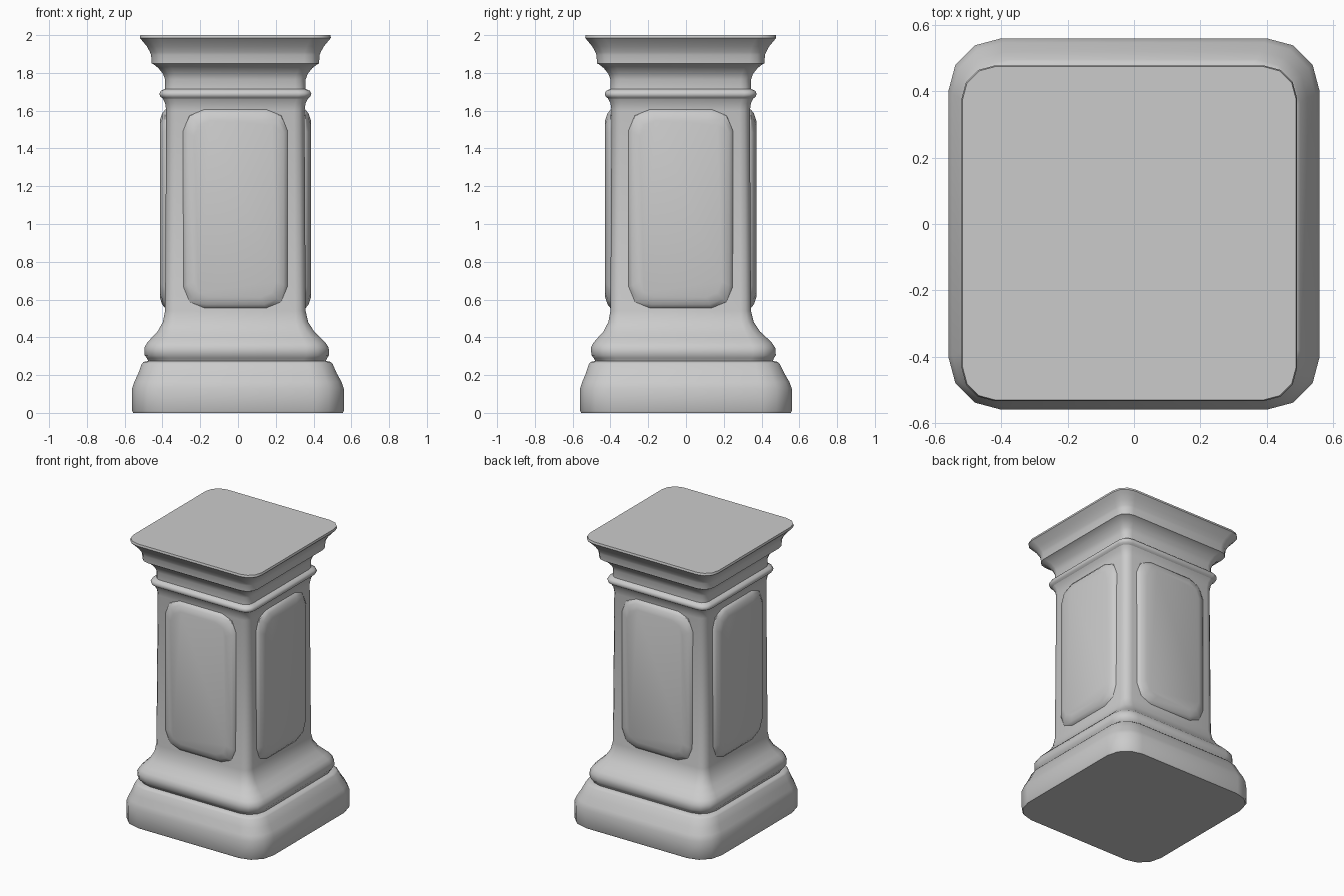
import bpy
import bmesh
from math import pi, cos, sin, radians
from mathutils import Matrix, Vector

if "Cube" in bpy.data.objects:
    bpy.data.objects.remove(bpy.data.objects["Cube"])

TILT = Vector((-0.014, -0.028, 0))  # slight shift of everything above the plinth


def finish(name, bm, angle):
    bmesh.ops.recalc_face_normals(bm, faces=bm.faces)
    mesh = bpy.data.meshes.new(name)
    bm.to_mesh(mesh)
    bm.free()
    obj = bpy.data.objects.new(name, mesh)
    bpy.context.collection.objects.link(obj)
    bpy.ops.object.select_all(action='DESELECT')
    obj.select_set(True)
    bpy.context.view_layer.objects.active = obj
    bpy.ops.object.shade_smooth_by_angle(angle=radians(angle))
    return obj


def rounded_rect(half_w, half_h, radius, segments):
    points = []
    for quarter, (sx, sy) in enumerate([(1, 1), (-1, 1), (-1, -1), (1, -1)]):
        for i in range(segments + 1):
            a = (quarter + i / segments) * pi / 2
            points.append((sx * (half_w - radius) + radius * cos(a),
                           sy * (half_h - radius) + radius * sin(a)))
    return points


def bridge(bm, rings):
    for low, high in zip(rings, rings[1:]):
        for i in range(len(low)):
            j = (i + 1) % len(low)
            bm.faces.new((low[i], low[j], high[j], high[i]))


def moulding(name, profile, cap_bottom=False, cap_top=False):
    """Loft rounded squares through (height, half width, corner radius)."""
    bm = bmesh.new()
    rings = []
    for z, half, radius in profile:
        shift = TILT * min(1, max(0, (z - 0.15) / 0.35))
        rings.append([bm.verts.new(Vector((x, y, z)) + shift)
                      for x, y in rounded_rect(half, half, radius, 3)])
    bridge(bm, rings)
    if cap_bottom:
        bm.faces.new(rings[0][::-1])
    if cap_top:
        bm.faces.new(rings[-1])
    obj = finish(name, bm, 50)
    # open bands need their normals turned outwards explicitly
    face = obj.data.polygons[0]
    if face.normal.dot(Vector((face.center.x, face.center.y, 0))) < 0:
        obj.data.flip_normals()
    return obj


# Plinth block with sloped shoulder
moulding("plinth", [
    (0, 0.555, 0.16), (0.01, 0.56, 0.16), (0.13, 0.56, 0.16),
    (0.165, 0.548, 0.155), (0.21, 0.525, 0.14), (0.26, 0.505, 0.13),
    (0.27, 0.495, 0.13), (0.275, 0.47, 0.12)], cap_bottom=True)

# Rounded foot moulding flowing up into the shaft
moulding("shaft", [
    (0.275, 0.47, 0.12), (0.29, 0.477, 0.12), (0.305, 0.488, 0.12),
    (0.345, 0.488, 0.12), (0.37, 0.473, 0.11), (0.395, 0.45, 0.1),
    (0.43, 0.415, 0.08), (0.48, 0.385, 0.065), (0.54, 0.372, 0.055),
    (1.60, 0.366, 0.055), (1.64, 0.372, 0.055), (1.665, 0.385, 0.06)])

# Thin collar ring below the capital
moulding("collar", [
    (1.665, 0.385, 0.06), (1.675, 0.398, 0.065), (1.69, 0.402, 0.065),
    (1.705, 0.395, 0.065), (1.715, 0.372, 0.055)])

# Flared capital and flat top slab
moulding("capital", [
    (1.715, 0.372, 0.055), (1.765, 0.372, 0.055), (1.795, 0.383, 0.06),
    (1.825, 0.407, 0.07), (1.845, 0.432, 0.075), (1.85, 0.443, 0.08),
    (1.895, 0.446, 0.08), (1.91, 0.452, 0.085), (1.94, 0.468, 0.09),
    (1.97, 0.493, 0.1), (1.985, 0.506, 0.1), (2.0, 0.503, 0.1)],
    cap_top=True)

# Raised panel with bevelled rim on each face of the shaft
for number, side in enumerate(("front", "right", "back", "left")):
    bm = bmesh.new()
    rings = []
    for depth, inset in [(0.355, 0), (0.372, 0.005), (0.388, 0.025), (0.4, 0.062)]:
        outline = rounded_rect(0.28 - inset, 0.53 - inset, 0.115 - inset * 0.5, 2)
        rings.append([bm.verts.new((x, -depth, 1.08 + z)) for x, z in outline])
    bridge(bm, rings)
    bm.faces.new(rings[-1])
    bm.faces.new(rings[0][::-1])
    turn = Matrix.Translation(TILT) @ Matrix.Rotation(-number * pi / 2, 4, 'Z')
    bmesh.ops.transform(bm, matrix=turn, verts=bm.verts)
    finish(side + "_panel", bm, 35)
